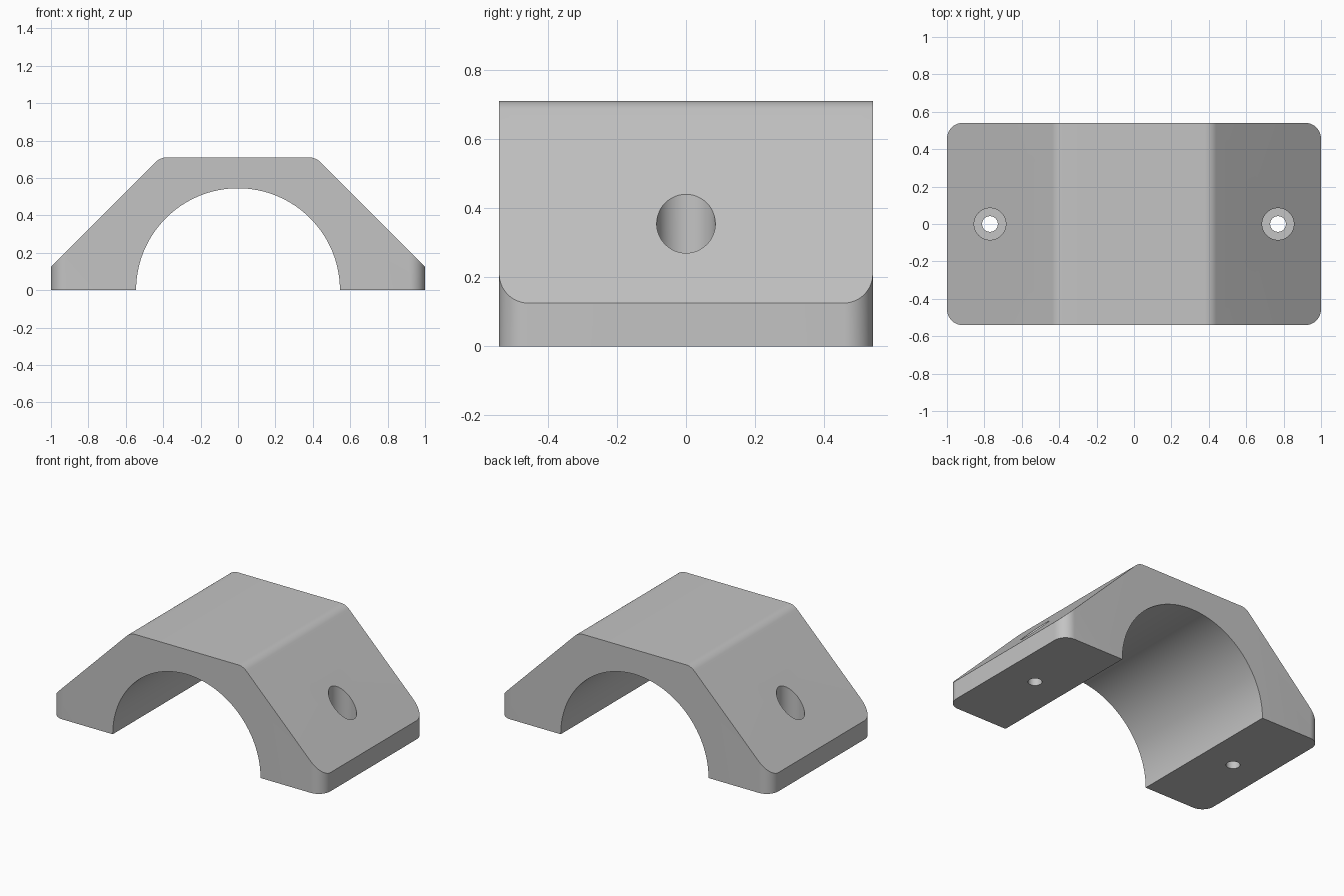
import bpy
import bmesh
from math import sin, cos, pi, radians, tan
from mathutils import Vector

HALF_Y, HEIGHT, EDGE_Z = 0.541, 0.71, 0.125
BORE_R, FILLET = 0.545, 0.085
HOLE_X, HOLE_R, SINK_R = 0.77, 0.042, 0.085

if "Cube" in bpy.data.objects:
    bpy.data.objects.remove(bpy.data.objects["Cube"], do_unlink=True)

grey = bpy.data.materials.new("light_grey")
grey.use_nodes = True
colour = (0.55, 0.55, 0.55, 1)
grey.diffuse_color = colour
grey.node_tree.nodes["Principled BSDF"].inputs["Base Color"].default_value = colour


def arc(cx, cy, r, start, end, steps):
    """Points on an arc, angles in degrees."""
    angles = [radians(start + (end - start) * i / steps) for i in range(steps + 1)]
    return [(cx + r * cos(a), cy + r * sin(a)) for a in angles]


def prism(name, outline, low, high, axis="z"):
    """Extrude a flat outline along y or z."""
    bm = bmesh.new()
    place = (lambda u, v: (u, low, v)) if axis == "y" else (lambda u, v: (u, v, low))
    face = bm.faces.new([bm.verts.new(place(u, v)) for u, v in outline])
    out = bmesh.ops.extrude_face_region(bm, geom=[face])
    move = Vector((0, high - low, 0) if axis == "y" else (0, 0, high - low))
    bmesh.ops.translate(bm, vec=move,
                        verts=[g for g in out["geom"] if isinstance(g, bmesh.types.BMVert)])
    bmesh.ops.recalc_face_normals(bm, faces=bm.faces)
    mesh = bpy.data.meshes.new(name)
    bm.to_mesh(mesh)
    bm.free()
    mesh.materials.append(grey)
    obj = bpy.data.objects.new(name, mesh)
    bpy.context.collection.objects.link(obj)
    return obj


def cut(target, cutter, operation):
    """Apply a boolean and discard the cutter."""
    cutter.hide_render = True
    mod = target.modifiers.new("cut", "BOOLEAN")
    mod.operation, mod.solver, mod.object = operation, "EXACT", cutter
    bpy.context.view_layer.objects.active = target
    bpy.ops.object.modifier_apply(modifier=mod.name)
    bpy.data.objects.remove(cutter, do_unlink=True)


# Arched clamp profile: flat top, 45 degree shoulders, half-round bore
shoulder_x = 1 + EDGE_Z - HEIGHT
fx, fz = shoulder_x - FILLET * tan(pi / 8), HEIGHT - FILLET
over = 0.1
profile = [(1 + over, 0), (1 + over, EDGE_Z - over)]
profile += arc(fx, fz, FILLET, 45, 90, 8)
profile += arc(-fx, fz, FILLET, 90, 135, 8)
profile += [(-1 - over, EDGE_Z - over), (-1 - over, 0)]
profile += arc(0, 0, BORE_R, 180, 0, 64)
clamp = prism("clamp_body", profile, -1, 1, "y")

# Rounded rectangular footprint trims the ends
cx, cy = 1 - FILLET, HALF_Y - FILLET
footprint = []
for i, (sx, sy) in enumerate([(1, 1), (-1, 1), (-1, -1), (1, -1)]):
    footprint += arc(sx * cx, sy * cy, FILLET, 90 * i, 90 * i + 90, 12)
cut(clamp, prism("footprint_trim", footprint, -0.5, 1.5), "INTERSECT")

# Counterbored screw holes
for side in (-1, 1):
    for name, radius, floor in (("screw_hole", HOLE_R, -0.5), ("counterbore", SINK_R, EDGE_Z)):
        circle = arc(side * HOLE_X, 0, radius, 0, 360, 48)[:-1]
        cut(clamp, prism(name, circle, floor, 1.5), "DIFFERENCE")

bpy.ops.object.select_all(action="DESELECT")
clamp.select_set(True)
bpy.context.view_layer.objects.active = clamp
bpy.ops.object.shade_smooth_by_angle(angle=radians(30))
